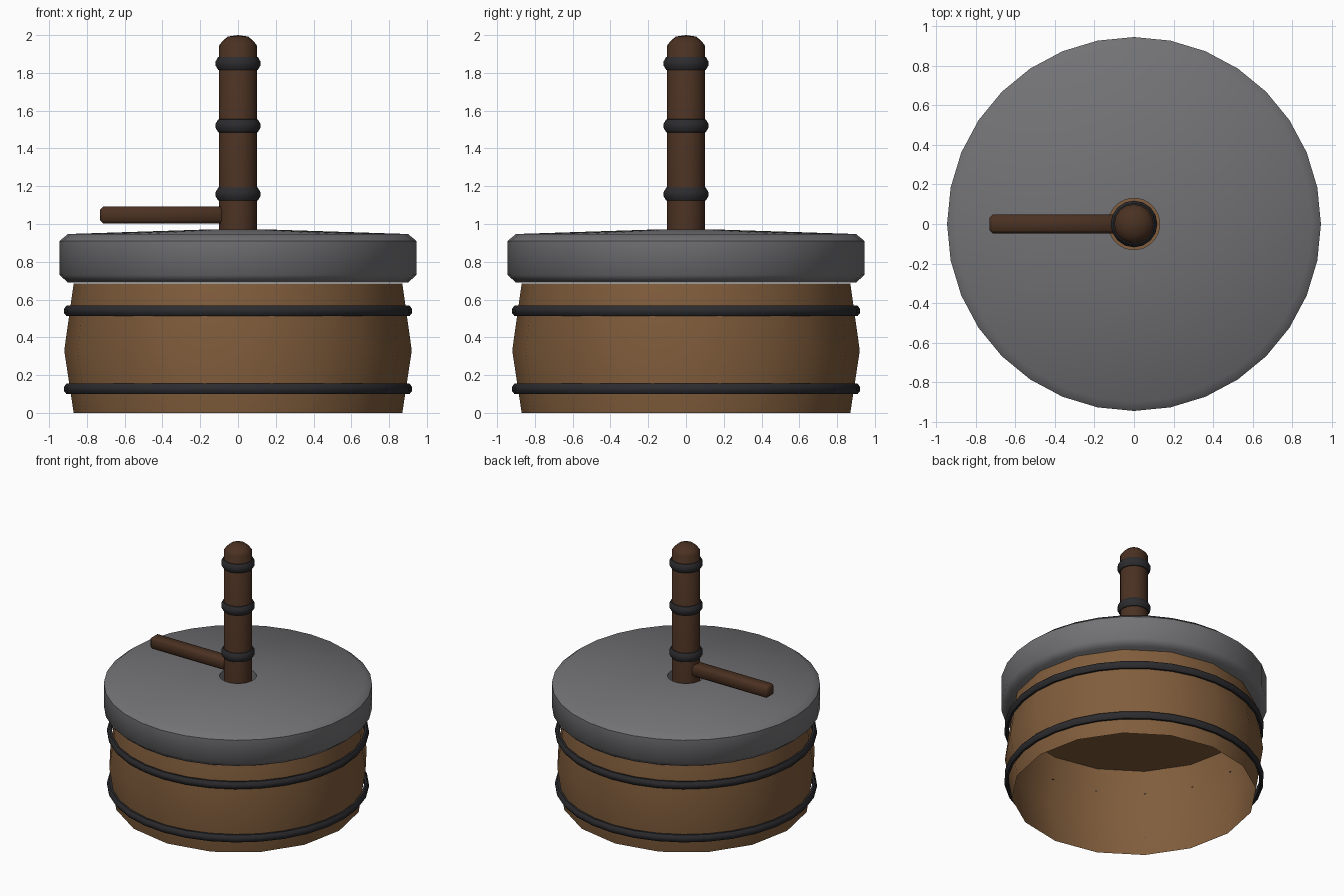
import bpy, bmesh
from math import sin, cos, pi, radians

if "Cube" in bpy.data.objects:
    bpy.data.objects.remove(bpy.data.objects["Cube"])


def material(name, rgb):
    m = bpy.data.materials.new(name)
    m.diffuse_color = (*rgb, 1)
    m.use_nodes = True
    m.node_tree.nodes["Principled BSDF"].inputs["Base Color"].default_value = m.diffuse_color
    return m


WOOD = material("barrel_wood", (0.22, 0.11, 0.045))
DARK = material("dark_wood", (0.07, 0.031, 0.016))
IRON = material("iron", (0.025, 0.025, 0.029))
STONE = material("stone", (0.17, 0.17, 0.18))


def finish(name, bm, mat, angle=40, outward=True):
    if outward:
        bmesh.ops.recalc_face_normals(bm, faces=bm.faces)
    me = bpy.data.meshes.new(name)
    bm.to_mesh(me)
    bm.free()
    ob = bpy.data.objects.new(name, me)
    bpy.context.collection.objects.link(ob)
    me.materials.append(mat)
    bpy.ops.object.select_all(action='DESELECT')
    ob.select_set(True)
    bpy.context.view_layer.objects.active = ob
    bpy.ops.object.shade_smooth_by_angle(angle=radians(angle))
    return ob


def lathe(name, profile, sides, mat, closed=False, z=0, angle=40):
    """Revolve (radius, height) points about z; radius 0 becomes a pole."""
    bm = bmesh.new()
    rings = []
    for r, h in profile:
        if r == 0:
            rings.append([bm.verts.new((0, 0, h + z))] * sides)
        else:
            rings.append([bm.verts.new((r * cos(2 * pi * i / sides),
                                        r * sin(2 * pi * i / sides), h + z))
                          for i in range(sides)])
    pairs = list(zip(rings, rings[1:]))
    if closed:
        pairs.append((rings[-1], rings[0]))
    for a, b in pairs:
        for i in range(sides):
            j = (i + 1) % sides
            quad = list(dict.fromkeys((a[i], a[j], b[j], b[i])))
            bm.faces.new(quad)
    return finish(name, bm, mat, angle)


# Bulging barrel: single shell, open below, boarded on top
lathe("barrel", [(0.87, 0), (0.92, 0.33), (0.87, 0.685), (0, 0.685)], 16, WOOD)

# Thin hoops around the barrel
hoop = [(0.893, -0.028), (0.908, -0.028), (0.922, -0.01),
        (0.922, 0.01), (0.908, 0.028), (0.893, 0.028)]
for label, z in (("lower", 0.127), ("upper", 0.54)):
    lathe(f"{label}_hoop", hoop, 32, IRON, closed=True, z=z, angle=50)

# Chamfered stone lid, gently sloped up to the hole for the post
lathe("stone_lid", [(0.13, 0.69), (0.90, 0.69), (0.945, 0.73), (0.945, 0.91),
                    (0.90, 0.947), (0.13, 0.972)], 32, STONE, closed=True, angle=50)

# Upright post with domed tip
lathe("post", [(0, 0.70), (0.1, 0.70), (0.1, 1.945), (0.085, 1.965),
               (0.055, 1.992), (0, 2.0)], 16, DARK)

# Collars on the post
collar = [(0.09, -0.036), (0.105, -0.034), (0.118, -0.012),
          (0.118, 0.012), (0.105, 0.034), (0.09, 0.036)]
for i, z in enumerate((1.158, 1.52, 1.85)):
    lathe(f"post_collar_{i + 1}", collar, 16, IRON, closed=True, z=z, angle=50)

# Bevelled side handle
bm = bmesh.new()
bmesh.ops.create_cube(bm, size=1)
bmesh.ops.scale(bm, vec=(0.68, 0.094, 0.09), verts=bm.verts)
bmesh.ops.translate(bm, vec=(-0.39, 0, 1.047), verts=bm.verts)
bmesh.ops.bevel(bm, geom=bm.edges[:], offset=0.016, segments=1, affect='EDGES')
finish("handle", bm, DARK, 50)
